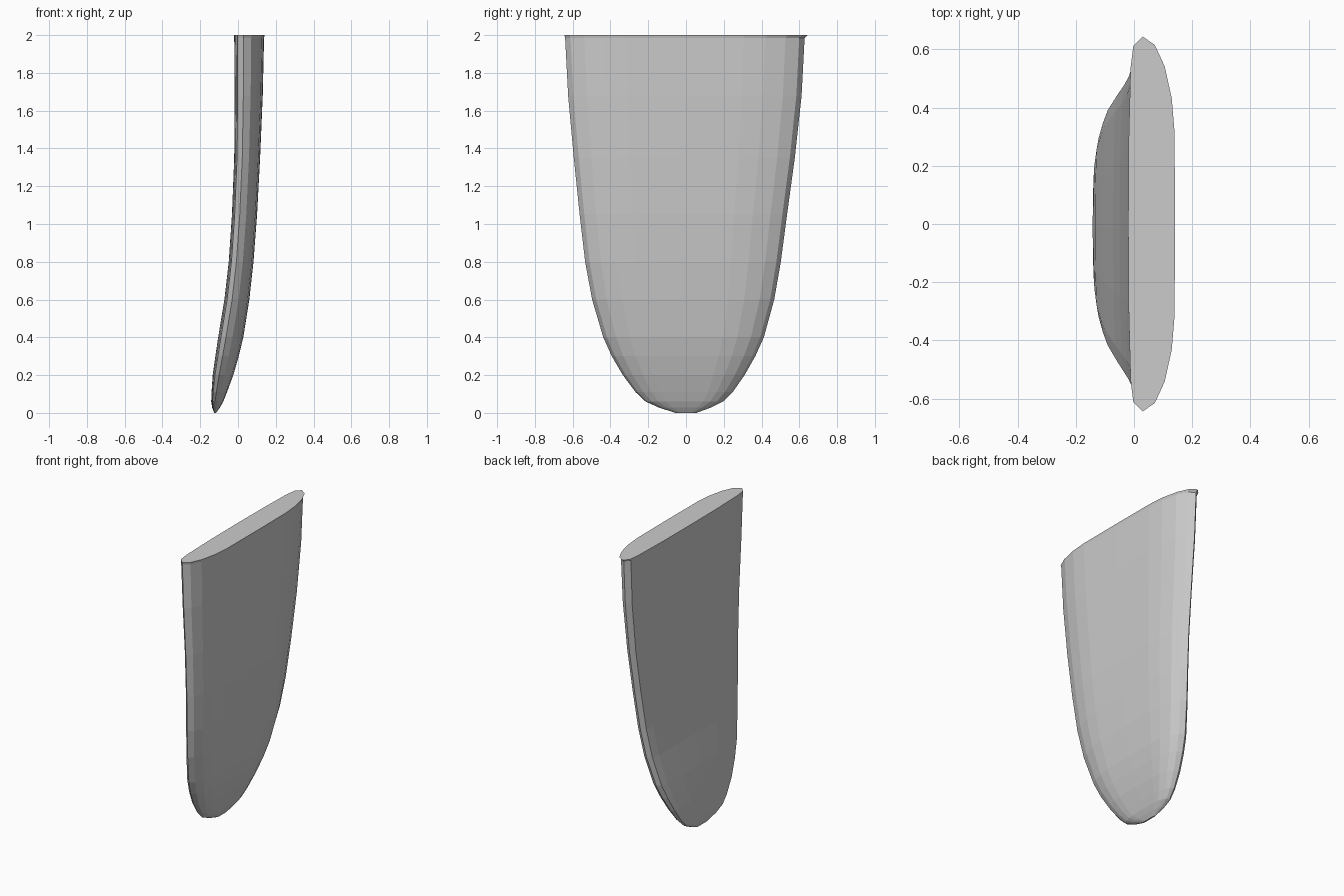
import bpy, bmesh

# Half cross-section: (fraction of half width, fraction of depth from back to front)
HALF = [(0.0, 0.0), (0.45, 0.01), (0.83, 0.05), (0.95, 0.11), (1.0, 0.31),
        (0.955, 0.57), (0.84, 0.78), (0.67, 0.93), (0.49, 0.99), (0.0, 1.0)]
SECTION = HALF + [(-u, v) for u, v in HALF[-2:0:-1]]

# Levels up the blade: height, half width, centre y, back x, front x
LEVELS = [(0.0, 0.055, 0.0, -0.126, -0.116), (0.028, 0.137, -0.006, -0.137, -0.096),
          (0.06, 0.205, -0.009, -0.142, -0.078), (0.11, 0.257, -0.010, -0.140, -0.058),
          (0.2, 0.322, -0.012, -0.134, -0.025), (0.3, 0.38, -0.013, -0.120, 0.004),
          (0.4, 0.425, -0.013, -0.105, 0.028), (0.6, 0.482, -0.015, -0.072, 0.060),
          (0.8, 0.518, -0.016, -0.049, 0.082), (1.05, 0.549, -0.014, -0.032, 0.101),
          (1.35, 0.585, -0.009, -0.020, 0.117), (1.68, 0.618, -0.006, -0.018, 0.131),
          (1.985, 0.634, -0.006, -0.020, 0.138), (2.0, 0.644, 0.0, -0.020, 0.141)]

# Curved blade lofted through the levels, with a thin flare at the flat top
bm = bmesh.new()
rings = [[bm.verts.new((b + v * (f - b), c + u * w, z)) for u, v in SECTION]
         for z, w, c, b, f in LEVELS]
n = len(SECTION)
for low, high in zip(rings, rings[1:]):
    for i in range(n):
        j = (i + 1) % n
        bm.faces.new((low[i], low[j], high[j], high[i]))
bm.faces.new(rings[0])
bm.faces.new(rings[-1])
bmesh.ops.recalc_face_normals(bm, faces=bm.faces)
mesh = bpy.data.meshes.new("curved_blade")
bm.to_mesh(mesh)
bm.free()
blade = bpy.data.objects.new("curved_blade", mesh)
bpy.context.collection.objects.link(blade)
